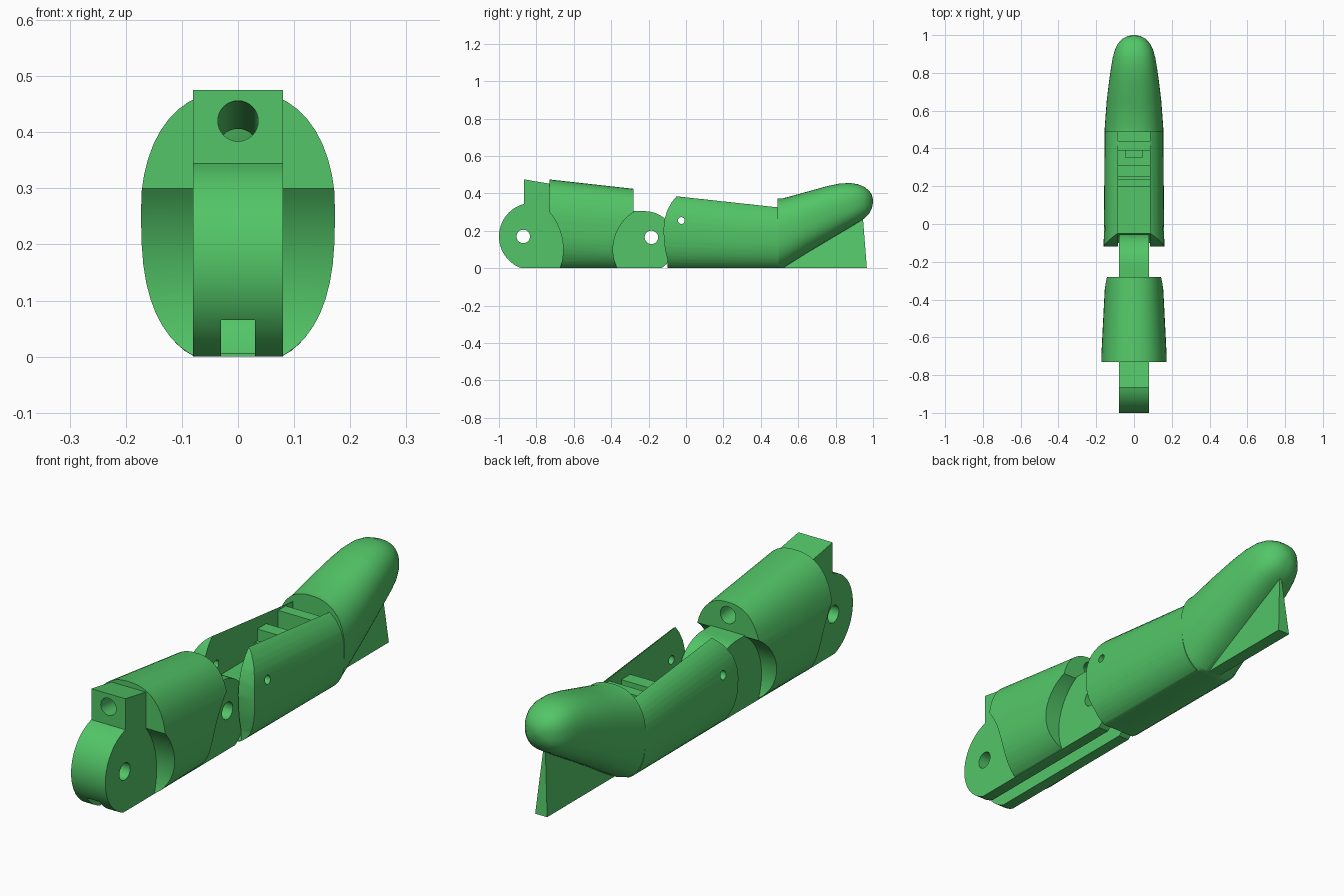
import bpy, bmesh, math
from mathutils import Vector

if "Cube" in bpy.data.objects:
    bpy.data.objects.remove(bpy.data.objects["Cube"])

green = bpy.data.materials.new("green plastic")
green.diffuse_color = (0.085, 0.56, 0.135, 1)
green.use_nodes = True
green.node_tree.nodes["Principled BSDF"].inputs["Base Color"].default_value = green.diffuse_color


def make(name, bm):
    bmesh.ops.recalc_face_normals(bm, faces=bm.faces)
    me = bpy.data.meshes.new(name)
    bm.to_mesh(me)
    bm.free()
    me.materials.append(green)
    ob = bpy.data.objects.new(name, me)
    bpy.context.collection.objects.link(ob)
    return ob


def plate(name, pts, half):
    """Side profile of (y, z) points, extruded across x."""
    bm = bmesh.new()
    a = [bm.verts.new((-half, y, z)) for y, z in pts]
    b = [bm.verts.new((half, y, z)) for y, z in pts]
    n = len(pts)
    bm.faces.new(a)
    bm.faces.new(b[::-1])
    for i in range(n):
        bm.faces.new((a[i], b[i], b[(i + 1) % n], a[(i + 1) % n]))
    return make(name, bm)


def box(name, half, y0, y1, z0, z1):
    return plate(name, [(y0, z0), (y1, z0), (y1, z1), (y0, z1)], half)


def arc(cy, cz, r, a0, a1, n=24):
    return [(cy + r * math.cos(math.radians(a0 + (a1 - a0) * i / n)),
             cz + r * math.sin(math.radians(a0 + (a1 - a0) * i / n))) for i in range(n + 1)]


def disc(name, cy, cz, r, half, n=48):
    return plate(name, arc(cy, cz, r, 0, 360, n)[:-1], half)


def loft(name, sections, power=2.4, n=48):
    """Rounded cross-sections given as (y, bottom, top, half width)."""
    bm = bmesh.new()
    rings = []
    for y, z0, z1, w in sections:
        ring = []
        for i in range(n):
            t = 2 * math.pi * (i + 0.5) / n
            c, s = math.cos(t), math.sin(t)
            x = math.copysign(abs(c) ** (2 / power), c) * w
            z = math.copysign(abs(s) ** (2 / power), s) * (z1 - z0) / 2 + (z0 + z1) / 2
            ring.append(bm.verts.new((x, y, z)))
        rings.append(ring)
    for a, b in zip(rings, rings[1:]):
        for i in range(n):
            bm.faces.new((a[i], a[(i + 1) % n], b[(i + 1) % n], b[i]))
    bm.faces.new(rings[0])
    bm.faces.new(rings[-1])
    return make(name, bm)


def boolean(ob, cutter, op='DIFFERENCE'):
    m = ob.modifiers.new("cut", 'BOOLEAN')
    m.operation, m.object, m.solver = op, cutter, 'EXACT'
    bpy.context.view_layer.objects.active = ob
    bpy.ops.object.modifier_apply(modifier=m.name)
    bpy.data.objects.remove(cutter)


# Knuckle segment: tapered rounded body, hollowed at both joints
knuckle = loft("knuckle_segment", [(-0.73, -0.015, 0.475, 0.175), (-0.28, -0.015, 0.425, 0.152)])
boolean(knuckle, box("floor_cut", 0.4, -1.2, 0, -0.2, 0))
boolean(knuckle, disc("front_hollow", -0.967, 0.1, 0.31, 0.4, 80))
boolean(knuckle, disc("rear_hollow", -0.153, 0.1, 0.237, 0.4, 80))

# Central tongue with a hinge lug at each end
tongue = ([(-0.865, 0.475), (-0.73, 0.452), (-0.5, 0.42), (-0.28, 0.40)]
          + [(-0.28, 0.305)] + arc(-0.22, 0.14, 0.165, 90, -58)
          + arc(-0.82, 0.17, 0.18, 250.8, 104.5))
tongue = [(y, max(z, 0)) for y, z in tongue]
boolean(knuckle, plate("tongue", tongue, 0.08), 'UNION')

# Hinge holes, tendon groove underneath and sloping tendon tunnel above
for y, z in ((-0.87, 0.17), (-0.185, 0.165)):
    boolean(knuckle, disc("hinge_hole", y, z, 0.036, 0.4, 32))
boolean(knuckle, box("groove", 0.03, -1.2, 0.1, -0.1, 0.065))
bm = bmesh.new()
bmesh.ops.create_cone(bm, cap_ends=True, segments=32, radius1=0.036, radius2=0.036, depth=0.9)
direction = Vector((0, 0.585, -0.05))
bmesh.ops.rotate(bm, verts=bm.verts, matrix=direction.to_track_quat('Z', 'Y').to_matrix())
bmesh.ops.translate(bm, verts=bm.verts, vec=(0, -0.572, 0.395))
boolean(knuckle, make("tendon_tunnel", bm))

# Middle of the fingertip: tapered shell trimmed by its side outline
middle = loft("fingertip_base", [(-0.14, -0.015, 0.415, 0.161), (0.5, -0.015, 0.344, 0.155)])
outline = [(-0.05, 0.385), (-0.075, 0.355), (-0.1, 0.31), (-0.115, 0.26), (-0.12, 0.21),
           (-0.118, 0.15), (-0.112, 0.1), (-0.1, 0.05), (-0.1, 0), (0.495, 0), (0.495, 0.385)]
boolean(middle, plate("outline", outline, 0.4), 'INTERSECT')
boolean(middle, disc("tongue_clearance", -0.22, 0.14, 0.18, 0.085, 64))
cavity = [(-0.3, 0.2), (0.2, 0.2), (0.2, 0.06), (0.235, 0.06), (0.235, 0.25),
          (0.488, 0.25), (0.488, 0.6), (-0.3, 0.6)]
boolean(middle, plate("cavity", cavity, 0.085))
boolean(middle, disc("pin_hole", -0.025, 0.255, 0.018, 0.4, 24))
boolean(middle, box("tie_slot", 0.045, 0.352, 0.39, 0.12, 0.4))

# Tie bars across the cavity
for i, (y0, y1, top) in enumerate(((0.25, 0.31, 0.30), (0.39, 0.44, 0.325))):
    box(f"tie_bar_{i + 1}", 0.087, y0, y1, 0.24, top)

# Upturned rounded tip
tip = loft("fingertip", [
    (0.488, -0.015, 0.373, 0.156), (0.515, -0.003, 0.373, 0.155), (0.65, 0.083, 0.41, 0.145),
    (0.75, 0.143, 0.438, 0.133), (0.82, 0.185, 0.453, 0.123), (0.88, 0.22, 0.456, 0.113),
    (0.92, 0.245, 0.449, 0.102), (0.955, 0.267, 0.434, 0.085), (0.98, 0.293, 0.414, 0.062),
    (0.994, 0.322, 0.392, 0.036), (1.0, 0.35, 0.366, 0.01)])
boolean(tip, box("floor_cut", 0.4, 0.3, 1.2, -0.2, 0))

# Support fin under the tip, narrowing upward
bm = bmesh.new()
base = [bm.verts.new(p) for p in ((-0.028, 0.5, 0), (0.028, 0.5, 0), (0.028, 0.967, 0), (-0.028, 0.967, 0))]
top = [bm.verts.new(p) for p in ((-0.004, 0.5, 0.03), (0.004, 0.5, 0.03), (0.004, 0.945, 0.28), (-0.004, 0.945, 0.28))]
bm.faces.new(base)
bm.faces.new(top)
for i in range(4):
    j = (i + 1) % 4
    bm.faces.new((base[i], base[j], top[j], top[i]))
make("support_fin", bm)

# Smooth curved surfaces while keeping hard edges
for ob in bpy.data.objects:
    ob.select_set(True)
bpy.context.view_layer.objects.active = knuckle
bpy.ops.object.shade_smooth_by_angle(angle=math.radians(30))
